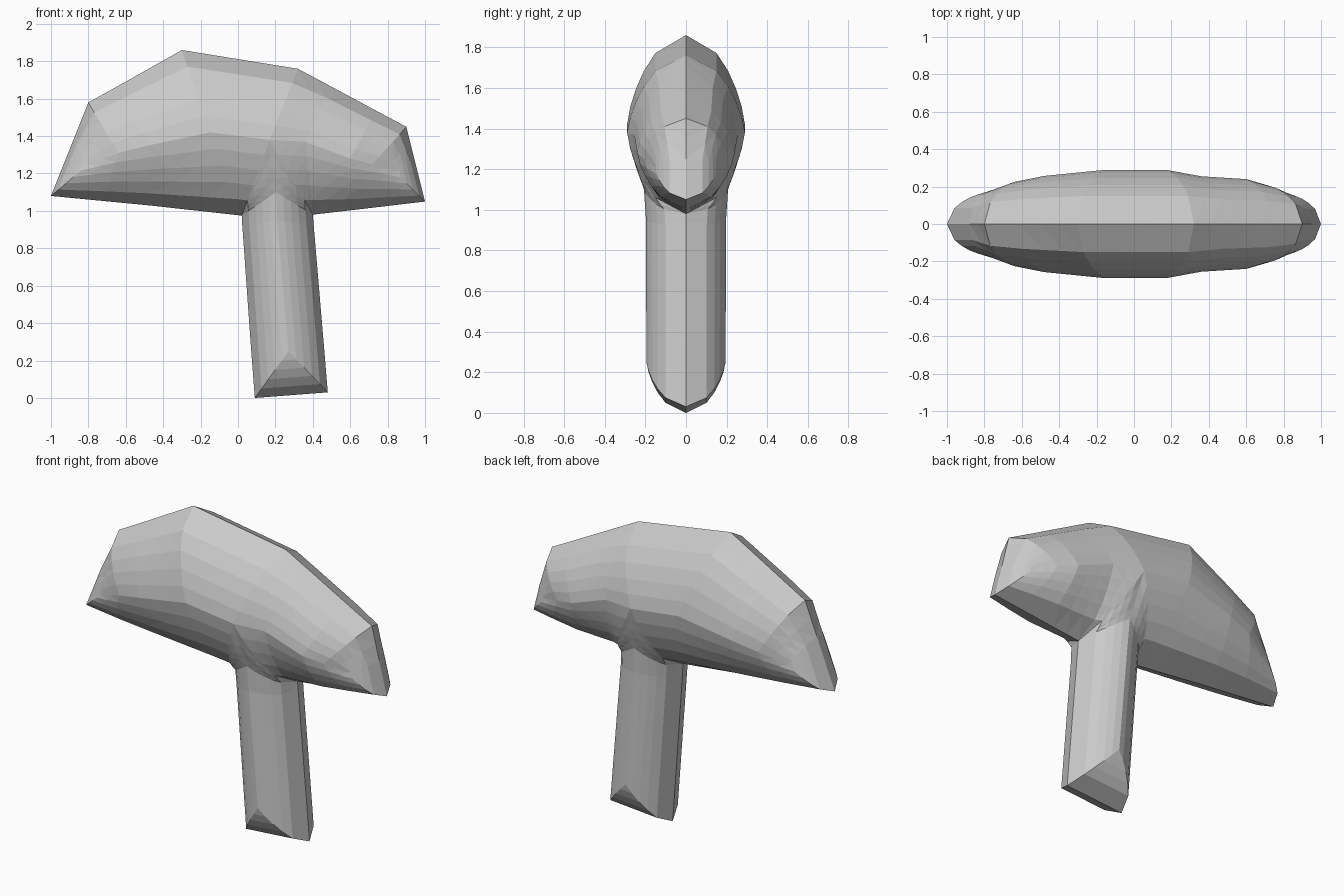
import bpy, bmesh, math
from mathutils import Vector

if "Cube" in bpy.data.objects:
    bpy.data.objects.remove(bpy.data.objects["Cube"])

# Ridge points of the body (x, z, half thickness), shared by upper and lower edges
CAP = [(-0.80, 1.25, 0.165), (-0.64, 1.31, 0.225), (-0.48, 1.35, 0.257), (-0.15, 1.42, 0.29),
       (0.17, 1.38, 0.29), (0.36, 1.37, 0.255), (0.60, 1.28, 0.24), (0.72, 1.25, 0.205),
       (0.84, 1.21, 0.155)]
STEM = [(0.19, 1.23, 0.25), (0.203, 1.10, 0.207), (0.21, 0.95, 0.197), (0.27, 0.25, 0.195)]

# Outline corner (x, z) paired with the ridge point it rises to
PAIRS = [
    ((-1.00, 1.08), CAP[0]),                 # left cap tip
    ((-0.88, 1.38), CAP[0]),
    ((-0.80, 1.58), CAP[1]),
    ((-0.62, 1.68), CAP[2]),
    ((-0.30, 1.86), CAP[3]),                 # cap top
    ((0.32, 1.76), CAP[4]),
    ((0.50, 1.664), CAP[5]),
    ((0.74, 1.535), CAP[6]),
    ((0.90, 1.45), CAP[7]),
    ((0.95, 1.25), CAP[8]),
    ((1.00, 1.05), CAP[8]),                  # right cap tip
    ((0.83, 1.03), CAP[7]),
    ((0.66, 1.01), CAP[6]),
    ((0.40, 0.98), CAP[5]),                  # right armpit, fanned
    ((0.40, 0.98), CAP[4]),
    ((0.40, 0.98), STEM[0]),
    ((0.40, 0.98), STEM[1]),
    ((0.405, 0.92), STEM[2]),
    ((0.461, 0.26), STEM[3]),
    ((0.48, 0.03), STEM[3]),                 # foot of the stem
    ((0.09, 0.00), STEM[3]),
    ((0.07, 0.26), STEM[3]),
    ((0.023, 0.92), STEM[2]),
    ((0.02, 0.975), STEM[1]),                # left armpit, fanned
    ((0.02, 0.975), STEM[0]),
    ((0.02, 0.975), CAP[4]),
    ((0.02, 0.975), CAP[3]),
    ((-0.48, 1.03), CAP[2]),
    ((-0.72, 1.053), CAP[1]),
]
STEP, RINGS, POWER = 0.12, 5, 1.4


def resample(pairs):
    """Split each span into short pieces, along both outline and ridge."""
    out = []
    for i, (a, s) in enumerate(pairs):
        b, t = pairs[(i + 1) % len(pairs)]
        a, b, s, t = Vector(a), Vector(b), Vector(s), Vector(t)
        # spans along a ridge are cut by ridge length so both sides match up
        length = (t - s).length or (b - a).length
        n = max(1, math.ceil(length / STEP))
        out += [(a.lerp(b, k / n), s.lerp(t, k / n)) for k in range(n)]
    return out


# Inflated mushroom: rounded ribs from the ridge down to the outline, on both sides
bm = bmesh.new()
ribs = resample(PAIRS)
for side in (-1, 1):
    grid = []
    for edge, ridge in ribs:
        rib = []
        for j in range(RINGS + 1):
            t = j / RINGS
            p = ridge.xy.lerp(edge, t)
            y = ridge.z * math.sqrt(1 - t ** POWER)
            rib.append(bm.verts.new((p.x, side * y, p.y)))
        grid.append(rib)
    for i, rib in enumerate(grid):
        nxt = grid[(i + 1) % len(grid)]
        for j in range(RINGS):
            bm.faces.new((rib[j], rib[j + 1], nxt[j + 1], nxt[j]))

bmesh.ops.remove_doubles(bm, verts=bm.verts, dist=0.0005)
bmesh.ops.triangulate(bm, faces=bm.faces)
bmesh.ops.recalc_face_normals(bm, faces=bm.faces)

mesh = bpy.data.meshes.new("mushroom")
bm.to_mesh(mesh)
bm.free()
obj = bpy.data.objects.new("mushroom", mesh)
bpy.context.collection.objects.link(obj)
